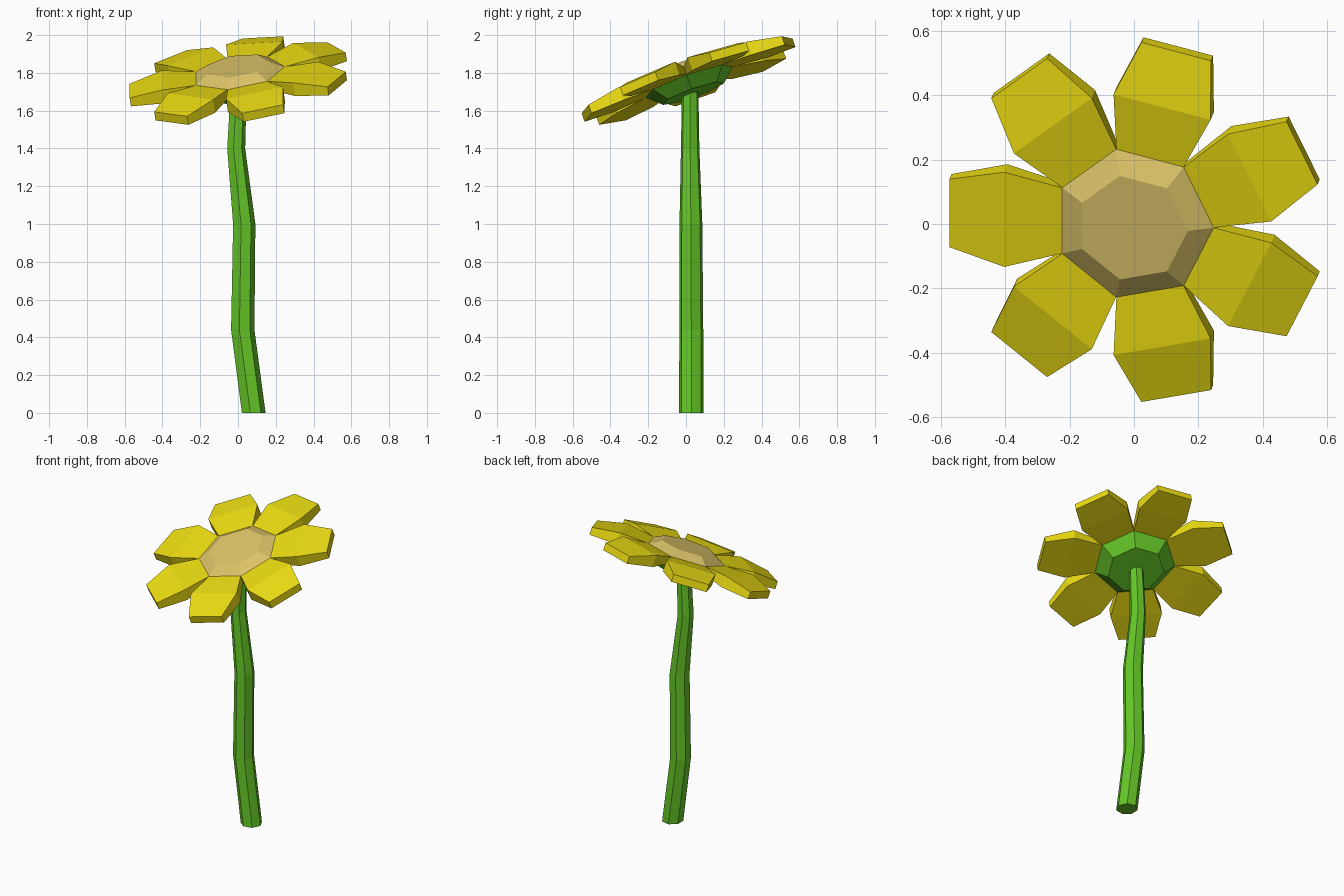
import bpy, bmesh, math
from mathutils import Matrix, Vector

if "Cube" in bpy.data.objects:
    bpy.data.objects.remove(bpy.data.objects["Cube"])

N = 7  # sides of stem and disc, and number of petals


def material(name, rgb):
    m = bpy.data.materials.new(name)
    m.diffuse_color = (*rgb, 1)
    m.use_nodes = True
    m.node_tree.nodes["Principled BSDF"].inputs["Base Color"].default_value = m.diffuse_color
    return m


GREEN = material("stem_green", (0.13, 0.57, 0.02))
YELLOW = material("petal_yellow", (0.84, 0.72, 0.006))
TAN = material("disc_tan", (0.72, 0.55, 0.14))


def loft(name, rings, mat, matrix=Matrix()):
    """Skin equal-length point rings into a closed, capped solid."""
    bm = bmesh.new()
    loops = [[bm.verts.new(p) for p in ring] for ring in rings]
    n = len(rings[0])
    for a, b in zip(loops, loops[1:]):
        for i in range(n):
            j = (i + 1) % n
            bm.faces.new((a[i], a[j], b[j], b[i]))
    bm.faces.new(loops[0])
    bm.faces.new(loops[-1])
    bmesh.ops.recalc_face_normals(bm, faces=bm.faces)
    me = bpy.data.meshes.new(name)
    bm.to_mesh(me)
    bm.free()
    me.materials.append(mat)
    ob = bpy.data.objects.new(name, me)
    ob.matrix_world = matrix
    bpy.context.collection.objects.link(ob)
    return ob


def ring(x, y, z, r):
    return [(x + r * math.cos(math.tau * i / N),
             y + r * math.sin(math.tau * i / N), z) for i in range(N)]


# Bent, tapering stem: x, y, z, radius
path = [(0.08, 0.028, 0, 0.066), (0.022, 0.028, 0.44, 0.065),
        (0.03, 0.026, 1.0, 0.062), (-0.012, 0.022, 1.4, 0.05),
        (0.003, 0.022, 1.75, 0.044)]
loft("stem", [ring(*p) for p in path], GREEN)

# Tilted frame shared by the whole flower head
head = (Matrix.Translation((0, 0, 1.80))
        @ Matrix.Rotation(math.radians(19.5), 4, 'X')
        @ Matrix.Rotation(math.radians(-8), 4, 'Y'))

# Bevelled disc on top and green cup underneath
loft("flower_disc", [ring(0, 0, -0.045, 0.25), ring(0, 0, 0, 0.25),
                     ring(0, 0, 0.04, 0.175)], TAN, head)
loft("flower_cup", [ring(0, 0, -0.115, 0.175), ring(0, 0, -0.045, 0.25)],
     GREEN, head)

# Petals: radius, half width, top height, bottom height
section = [(0.225, 0.108, 0.0, -0.045), (0.405, 0.156, 0.015, -0.06),
           (0.582, 0.112, -0.02, -0.068)]
for k in range(N):
    turn = Matrix.Rotation(math.pi + math.tau * k / N, 4, 'Z')
    rings = [[(r, -w, lo), (r, w, lo), (r, w, hi), (r, -w, hi)]
             for r, w, hi, lo in section]
    loft(f"petal_{k + 1}", rings, YELLOW, head @ turn)
